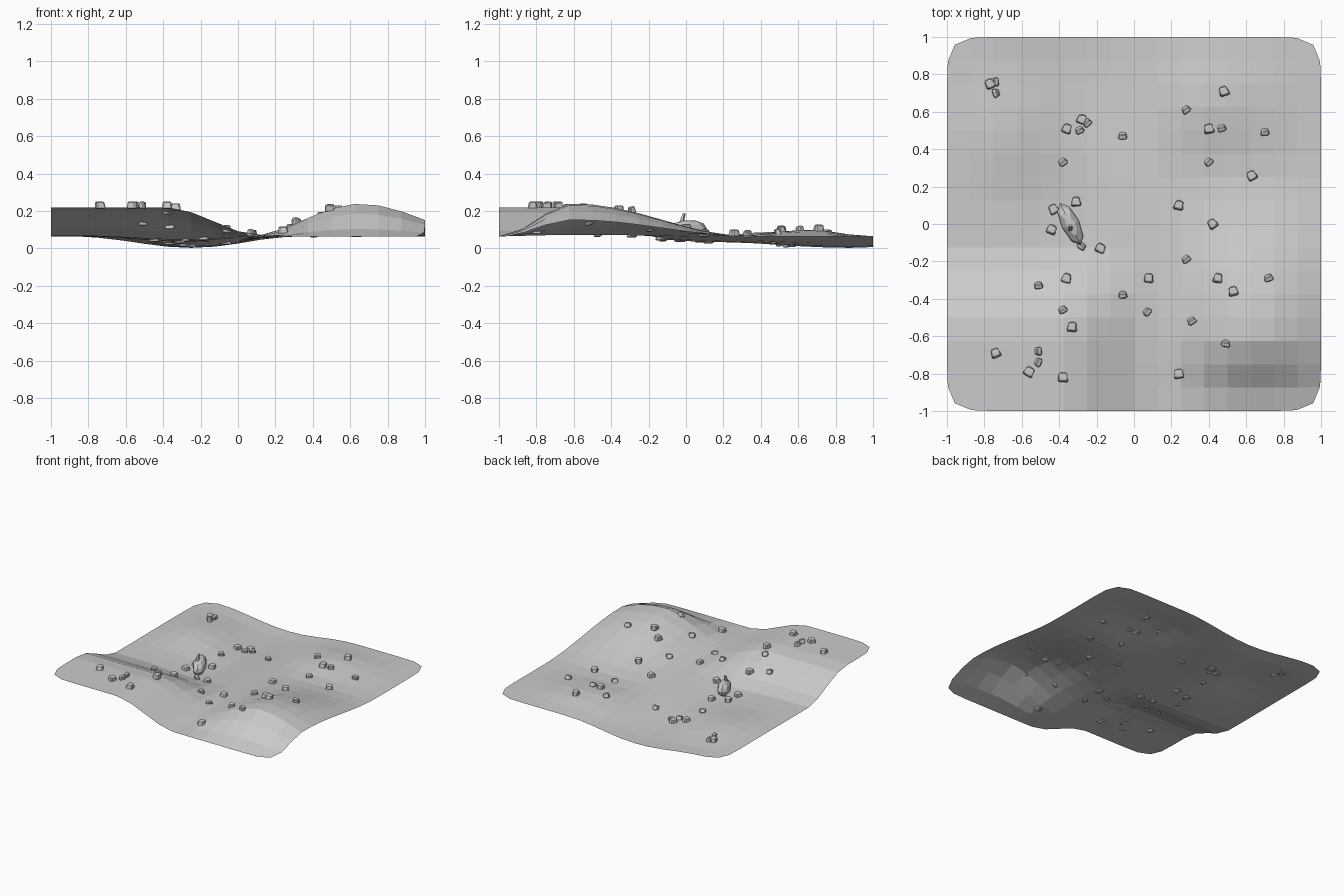
import bpy, bmesh, math, random
from mathutils import Matrix, Vector

if "Cube" in bpy.data.objects:
    bpy.data.objects.remove(bpy.data.objects["Cube"])

random.seed(4)

def material(name, v):
    m = bpy.data.materials.new(name)
    m.diffuse_color = (v, v, v, 1)
    m.use_nodes = True
    m.node_tree.nodes["Principled BSDF"].inputs["Base Color"].default_value = m.diffuse_color
    return m

stone = material("grey stone", 0.6)

def fall(d, neg, pos):
    """Smooth bell: 1 at d = 0, 0 at -neg and at +pos."""
    t = min(1, -d / neg if d < 0 else d / pos)
    return math.cos(t * math.pi / 2) ** 2

def height(x, y):
    z = 0.065
    z += 0.155 * fall(max(0, x + 0.4), 1, 0.55) * fall(max(0, y + 0.6), 1, 0.5)   # front left plateau
    z += 0.175 * fall(x - 0.65, 0.6, 0.7) * fall(y + 0.6, 0.4, 0.95)              # front right hump
    z -= 0.062 * fall(x + 0.25, 0.65, 0.6) * fall(y - 0.9, 1.2, 0.6)              # back valley
    z -= 0.018 * fall(x + 0.3, 0.5, 0.4) * fall(y + 0.05, 0.3, 0.5)               # middle hollow
    z += 0.035 * fall(x + 0.65, 0.4, 0.4) * fall(y - 0.5, 0.45, 0.45)             # low swells at the back
    z += 0.035 * fall(x - 0.4, 0.4, 0.6) * fall(y - 0.65, 0.4, 0.35)
    return z

def add(name, bm):
    me = bpy.data.meshes.new(name)
    bm.to_mesh(me)
    bm.free()
    me.materials.append(stone)
    ob = bpy.data.objects.new(name, me)
    bpy.context.collection.objects.link(ob)
    return ob

# Ground sheet with cut-in corners
bm = bmesh.new()
bmesh.ops.create_grid(bm, x_segments=16, y_segments=16, size=1)
for v in bm.verts:
    x, y = v.co.x, v.co.y
    v.co.z = height(x, y)
    ax, ay = abs(x), abs(y)
    if ax > 0.99 and ay > 0.99:
        ax = ay = 0.958
    elif ax > 0.99 and 0.8 < ay:
        ax, ay = 0.995, 0.87
    elif ay > 0.99 and 0.8 < ax:
        ax, ay = 0.87, 0.995
    v.co.x, v.co.y = math.copysign(ax, x), math.copysign(ay, y)
add("ground", bm)

def boulder(name, loc, size, rot, bevel=0.25):
    """Chipped block: a tapered, bevelled cube."""
    bm = bmesh.new()
    bmesh.ops.create_cube(bm, size=1)
    for v in bm.verts:
        if v.co.z > 0:
            v.co.x *= random.uniform(0.6, 0.85)
            v.co.y *= random.uniform(0.6, 0.85)
        elif v.co.y > 0:
            v.co.x *= 0.6
    bmesh.ops.bevel(bm, geom=bm.edges[:], offset=bevel * 0.5, segments=1,
                    affect='EDGES', clamp_overlap=True)
    bm.transform(Matrix.LocRotScale(Vector(loc), rot.to_matrix().to_quaternion(), Vector(size)))
    return add(name, bm)

from mathutils import Euler

# Scattered stones: broad ones and narrow ones
broad = [(-.36, .51), (-.28, .56), (.48, .71), (.40, .51), (.63, .26), (.24, .10), (.42, 0), (-.31, .12),
         (-.18, -.13), (-.36, -.29), (.08, -.29), (.45, -.29), (.53, -.36), (-.33, -.55), (-.74, -.69),
         (-.56, -.79), (-.38, -.82), (.24, -.80), (-.43, .08), (-.44, -.03), (-.77, .75)]
narrow = [(-.29, .50, 20), (-.25, .54, 40), (-.06, .47, 0), (-.38, .33, 35), (.28, .61, 35), (.47, .51, 20),
          (.70, .49, 5), (.40, .33, 45), (.28, -.19, 35), (-.51, -.33, 10), (-.06, -.38, 0), (-.38, -.46, 30),
          (.07, -.47, 50), (.31, -.52, 30), (.72, -.29, 20), (.49, -.64, -10), (-.51, -.68, 90),
          (-.51, -.74, 65), (-.74, .76, 90), (-.74, .70, -70), (-.28, -.12, -40)]
for i, (x, y) in enumerate(broad):
    boulder(f"broad_stone_{i}", (x, y, height(x, y) + 0.011), (0.06, 0.055, 0.04),
            Euler((0, 0, random.uniform(-0.6, 0.6))))
for i, (x, y, a) in enumerate(narrow):
    boulder(f"narrow_stone_{i}", (x, y, height(x, y) + 0.011), (0.055, 0.036, 0.036),
            Euler((0.3, 0, math.radians(a))))

# Large leaning rock in the hollow, with a short spike on top
bm = bmesh.new()
bmesh.ops.create_uvsphere(bm, u_segments=8, v_segments=6, radius=1)
bm.transform(Matrix.LocRotScale(Vector((-0.34, 0, 0.095)), Euler((0.1, 0, math.radians(26))).to_quaternion(),
                                Vector((0.05, 0.125, 0.055))))
add("large_rock", bm)

bm = bmesh.new()
bmesh.ops.create_cone(bm, cap_ends=True, segments=5, radius1=0.016, radius2=0.008, depth=0.07)
bm.transform(Matrix.LocRotScale(Vector((-0.34, -0.02, 0.155)), Euler((-0.3, 0, 0)).to_quaternion(), Vector((1, 1, 1))))
add("rock_spike", bm)
